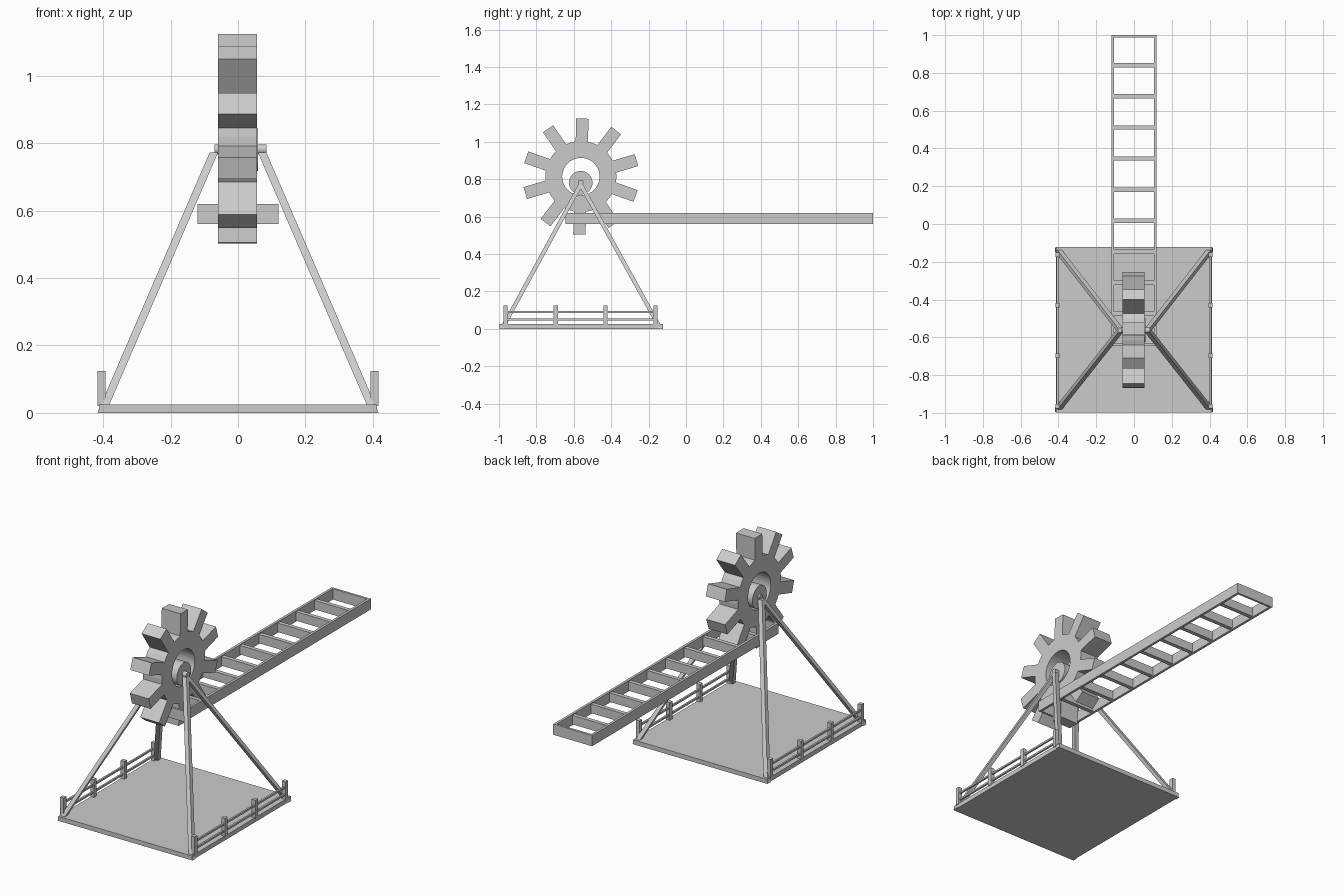
import bpy, bmesh
from math import sin, cos, asin, radians, pi

if "Cube" in bpy.data.objects:
    bpy.data.objects.remove(bpy.data.objects["Cube"])


def make(name, bm):
    bmesh.ops.recalc_face_normals(bm, faces=bm.faces)
    me = bpy.data.meshes.new(name)
    bm.to_mesh(me)
    bm.free()
    ob = bpy.data.objects.new(name, me)
    bpy.context.collection.objects.link(ob)
    return ob


def add_box(bm, x0, x1, y0, y1, z0, z1):
    vs = bmesh.ops.create_cube(bm, size=1)["verts"]
    for v in vs:
        v.co = ((x0 + x1) / 2 + v.co.x * (x1 - x0),
                (y0 + y1) / 2 + v.co.y * (y1 - y0),
                (z0 + z1) / 2 + v.co.z * (z1 - z0))


def slanted_post(name, bottom, top, half):
    # square post with level ends
    bm = bmesh.new()
    for v in bmesh.ops.create_cube(bm, size=2)["verts"]:
        p = top if v.co.z > 0 else bottom
        v.co = (p[0] + v.co.x * half, p[1] + v.co.y * half, p[2])
    return make(name, bm)


def cylinder_x(name, x0, x1, y, z, r, n):
    bpy.ops.mesh.primitive_cylinder_add(vertices=n, radius=r, depth=x1 - x0,
                                        location=((x0 + x1) / 2, y, z),
                                        rotation=(0, pi / 2, 0))
    bpy.context.object.name = name
    bpy.ops.object.shade_smooth_by_angle()


# base platform
bm = bmesh.new()
add_box(bm, -0.413, 0.413, -0.997, -0.123, 0, 0.025)
make("base_platform", bm)

# four legs leaning in to the axle
for sx, side in ((-1, "left"), (1, "right")):
    for y, end in ((-0.984, "front"), (-0.136, "back")):
        slanted_post(f"{end}_{side}_leg", (sx * 0.405, y, 0), (sx * 0.072, -0.563, 0.772), 0.0125)

    # fence along the side
    bm = bmesh.new()
    x = sx * 0.405
    for y in (-0.965, -0.697, -0.43, -0.163):
        add_box(bm, x - 0.0115, x + 0.0115, y - 0.0115, y + 0.0115, 0.02, 0.124)
    for z in (0.05, 0.09):
        add_box(bm, x - 0.005, x + 0.005, -0.965, -0.163, z - 0.005, z + 0.005)
    make(f"{side}_fence", bm)

# toothed wheel
CY, CZ, X0, X1 = -0.562, 0.814, -0.06, 0.056
R_HOLE, R_ROOT, R_TIP, HALF, TEETH = 0.1, 0.19, 0.31, 0.033, 10
bm = bmesh.new()
da = asin(HALF / R_ROOT)
inner, outer, tips = [], [], []


def pair(u, w):
    return [bm.verts.new((x, CY + u, CZ + w)) for x in (X0, X1)]


for i in range(TEETH):
    a = 2 * pi * i / TEETH + radians(1.5)
    for t in (-da, 0, da, pi / TEETH):
        s, c = sin(a + t), cos(a + t)
        inner.append(pair(R_HOLE * s, R_HOLE * c))
        outer.append(pair(R_ROOT * s, R_ROOT * c))
    for h in (-HALF, HALF):
        tips.append(pair(R_TIP * sin(a) + h * cos(a), R_TIP * cos(a) - h * sin(a)))


def wall(p, q):
    bm.faces.new((p[0], q[0], q[1], p[1]))


n = len(inner)
for k in range(n):
    j = (k + 1) % n
    wall(inner[k], inner[j])
    for f in (0, 1):
        bm.faces.new((inner[k][f], inner[j][f], outer[j][f], outer[k][f]))
    if k % 4 > 1:
        wall(outer[k], outer[j])
for i in range(TEETH):
    a, m, b = outer[4 * i:4 * i + 3]
    ta, tb = tips[2 * i:2 * i + 2]
    for p, q in ((a, ta), (ta, tb), (tb, b)):
        wall(p, q)
    for f in (0, 1):
        bm.faces.new((a[f], ta[f], tb[f], b[f], m[f]))
make("toothed_wheel", bm)

# hub and axle inside the wheel
cylinder_x("hub", -0.06, 0.06, -0.563, 0.781, 0.063, 32)
cylinder_x("axle", -0.07, 0.085, -0.563, 0.782, 0.015, 16)

# open water channel with cross bars
bm = bmesh.new()
Y0, Y1, Z0, Z1 = -0.645, 1.0, 0.56, 0.62
for sx in (-1, 1):
    xs = sorted((sx * 0.106, sx * 0.12))
    add_box(bm, *xs, Y0, Y1, Z0, Z1)
make("channel_sides", bm)
bm = bmesh.new()
for y0, y1 in ((Y0, Y0 + 0.012), (Y1 - 0.012, Y1)):
    add_box(bm, -0.106, 0.106, y0, y1, Z0, Z1)
for i in range(9):
    y = 0.84 - i * 0.1645
    add_box(bm, -0.107, 0.107, y - 0.0115, y + 0.0115, Z0 + 0.005, Z1 - 0.005)
make("channel_cross_bars", bm)
